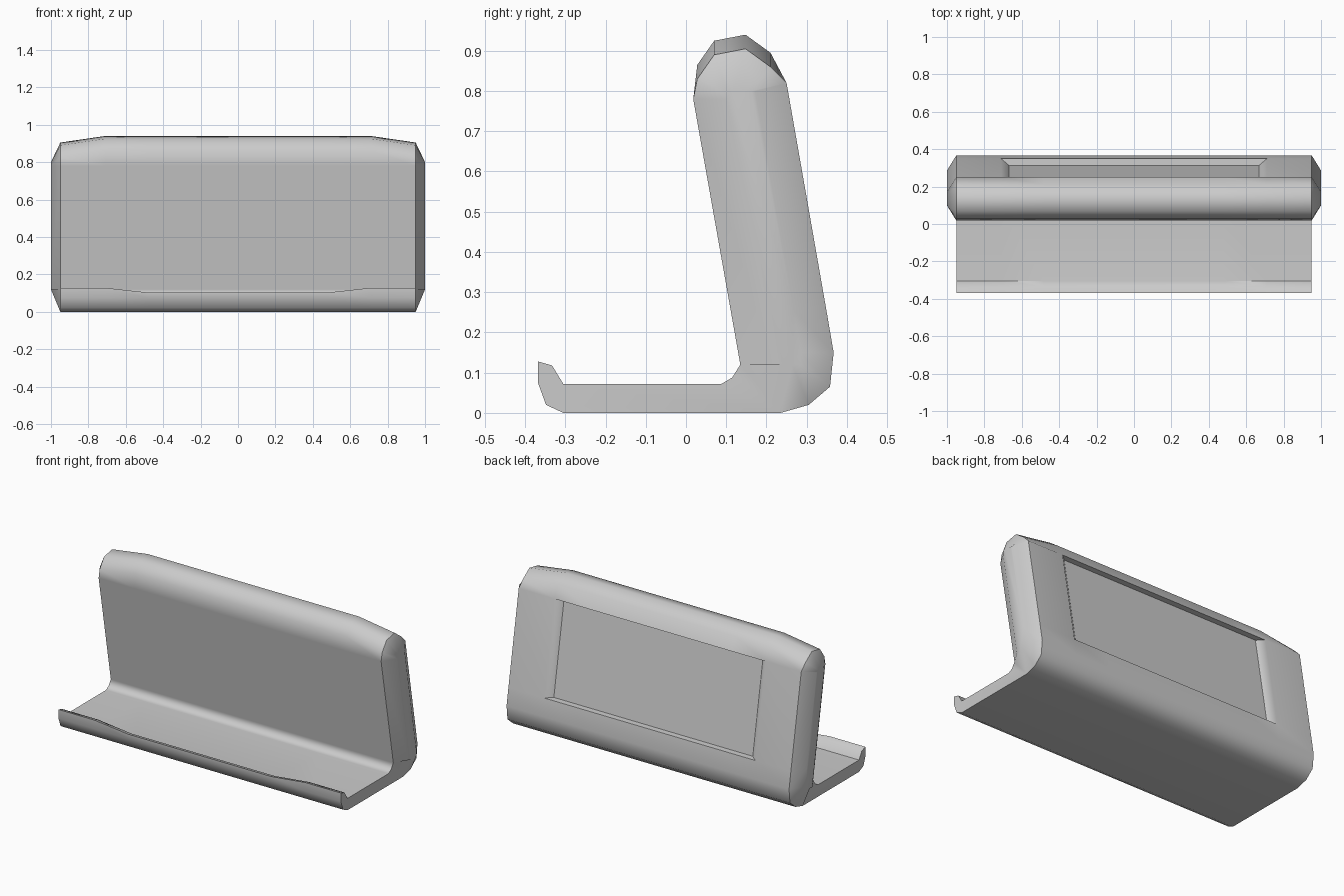
import bpy, bmesh, math

cube = bpy.data.objects.get("Cube")
if cube:
    bpy.data.objects.remove(cube, do_unlink=True)

grey = bpy.data.materials.new("plain grey")
grey.use_nodes = True
grey.diffuse_color = (0.6, 0.6, 0.6, 1)
grey.node_tree.nodes["Principled BSDF"].inputs["Base Color"].default_value = (0.6, 0.6, 0.6, 1)

# Side outline (y, z): backrest from its underside round to the inner corner, then the ledge
BACKREST = [(.235, 0), (.305, .02), (.358, .065), (.367, .15), (.349, .255), (.25, .82),
            (.21, .895), (.148, .94), (.07, .925), (.028, .865), (.018, .78), (.135, .12)]
LEDGE = [(.115, .088), (.088, .072), (-.305, .072), (-.333, .118), (-.368, .128),
         (-.368, .075), (-.348, .02), (-.305, 0)]
OUTLINE = BACKREST + LEDGE
STATIONS = [-.95, -.71, -.48, .48, .71, .95]
RECESS_ROW = 4


def section_point(x, y, z):
    """Lower the top at the ends and the lip in the middle."""
    if abs(x) > .9 and z > .85:
        z -= .035
    if abs(x) < .5 and y < -.32 and z > .1:
        z -= .025
    return x, y, z


def cap_point(side, y, z):
    """Pull an end point in towards the backrest's centre line."""
    centre = lambda h: .134 - (h - .8) * .175
    zc = min(max(z, .12), .8)
    shift = max(-.038, min(.038, (y - centre(z)) * .33))
    return side, centre(zc) + shift, zc


bm = bmesh.new()

# Body lofted along x
rings = [[bm.verts.new(section_point(x, y, z)) for y, z in OUTLINE] for x in STATIONS]
recess = []
count = len(OUTLINE)
for s, (a, b) in enumerate(zip(rings, rings[1:])):
    for i in range(count):
        j = (i + 1) % count
        face = bm.faces.new((a[i], a[j], b[j], b[i]))
        if i == RECESS_ROW and 0 < s < len(STATIONS) - 2:
            recess.append(face)

# Bulged backrest ends and flat ledge ends
n = len(BACKREST)
for side, ring in ((-1, rings[0]), (1, rings[-1])):
    outer = ring[:n]
    inner = [bm.verts.new(cap_point(side, v.co.y, v.co.z)) for v in outer]
    for i in range(n):
        j = (i + 1) % n
        bm.faces.new((outer[i], outer[j], inner[j], inner[i]))
    bm.faces.new(inner)
    bm.faces.new(ring[n - 1:] + [ring[0]])
bmesh.ops.recalc_face_normals(bm, faces=bm.faces[:])

# Shallow recess in the rear panel
bmesh.ops.inset_region(bm, faces=recess, thickness=.001, use_even_offset=True)
for v in {v for f in recess for v in f.verts}:
    v.co.x *= .67 / .71
    v.co.y -= .035

# Smooth curves with sharp corners
bm.normal_update()
floor = set(recess)
for f in bm.faces:
    f.smooth = True
for e in bm.edges:
    rim = any(f in floor for f in e.link_faces) and not all(f in floor for f in e.link_faces)
    e.smooth = not rim and e.calc_face_angle(0) < math.radians(50)

mesh = bpy.data.meshes.new("stand")
bm.to_mesh(mesh)
bm.free()
mesh.materials.append(grey)
stand = bpy.data.objects.new("stand", mesh)
bpy.context.collection.objects.link(stand)
weighted = stand.modifiers.new("flat panels", "WEIGHTED_NORMAL")
weighted.keep_sharp = True
